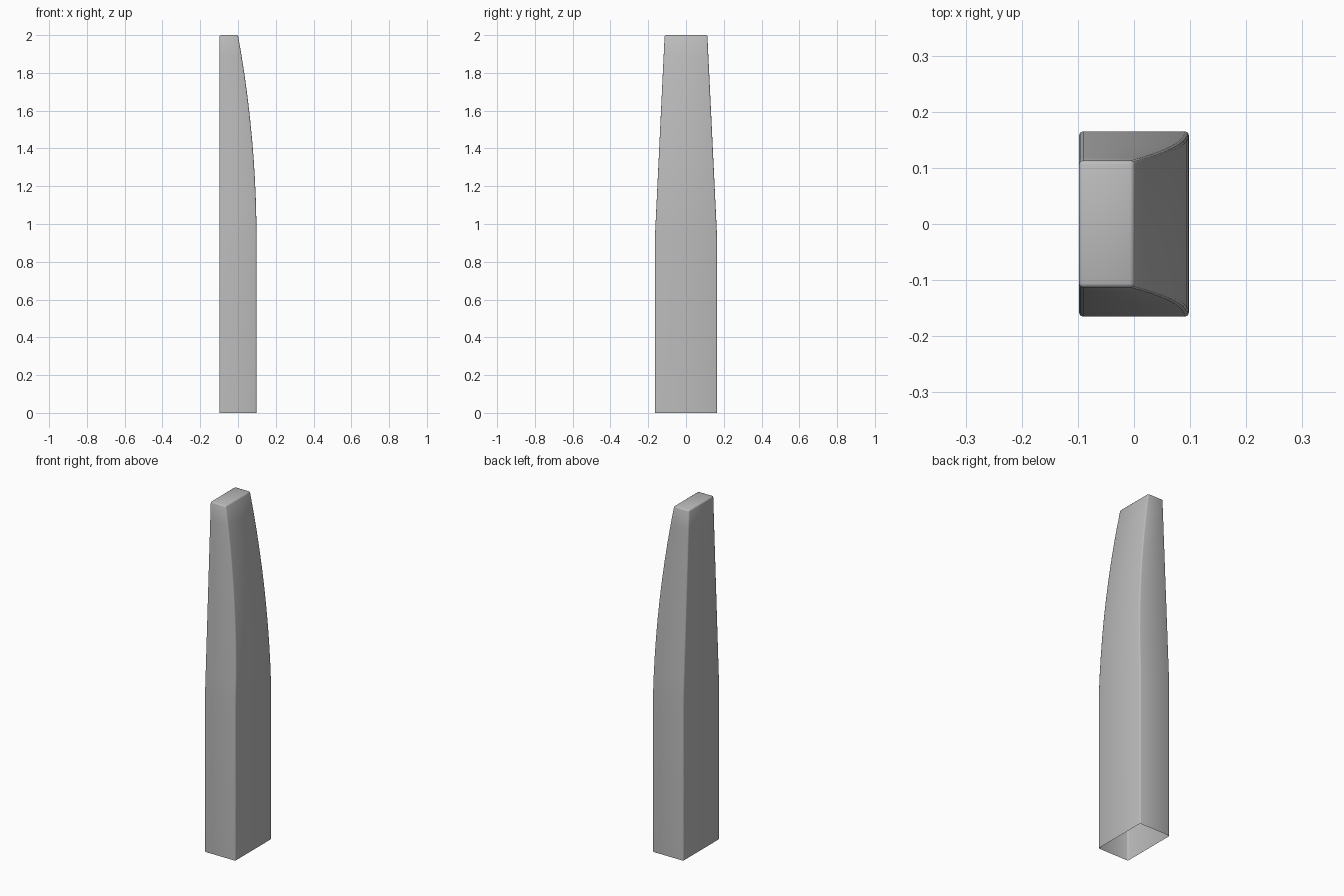
import bpy
import bmesh

cube = bpy.data.objects.get("Cube")
if cube:
    bpy.data.objects.remove(cube, do_unlink=True)

# Single plain grey
grey = bpy.data.materials.new("plain grey")
grey.use_nodes = True
colour = (0.5, 0.5, 0.5, 1)
grey.diffuse_color = colour
grey.node_tree.nodes["Principled BSDF"].inputs["Base Color"].default_value = colour

BACK, FRONT, HALF_WIDTH = -0.098, 0.098, 0.165
HEIGHT, SHOULDER, STEPS = 2.0, 0.92, 10


def section(bm, z):
    """Rectangular ring: one face curves inward, two sides taper straight."""
    t = max(0, (z - SHOULDER) / (HEIGHT - SHOULDER))
    x = FRONT - 0.098 * t ** 2
    y = HALF_WIDTH - 0.052 * t
    return [bm.verts.new((px, py, z))
            for px, py in ((BACK, -y), (x, -y), (x, y), (BACK, y))]


# Hollow post, open at the foot and capped at the tip
bm = bmesh.new()
heights = [0] + [SHOULDER + (HEIGHT - SHOULDER) * i / STEPS for i in range(STEPS + 1)]
rings = [section(bm, z) for z in heights]
for low, high in zip(rings, rings[1:]):
    for i in range(4):
        j = (i + 1) % 4
        bm.faces.new((low[i], low[j], high[j], high[i]))
bm.faces.new(rings[-1])

mesh = bpy.data.meshes.new("tapered_post")
bm.to_mesh(mesh)
bm.free()
mesh.materials.append(grey)
mesh.shade_smooth()
post = bpy.data.objects.new("tapered_post", mesh)
bpy.context.collection.objects.link(post)

# Softened corners
bevel = post.modifiers.new("soft edges", "BEVEL")
bevel.width = 0.007
bevel.segments = 2
bevel.limit_method = "ANGLE"
